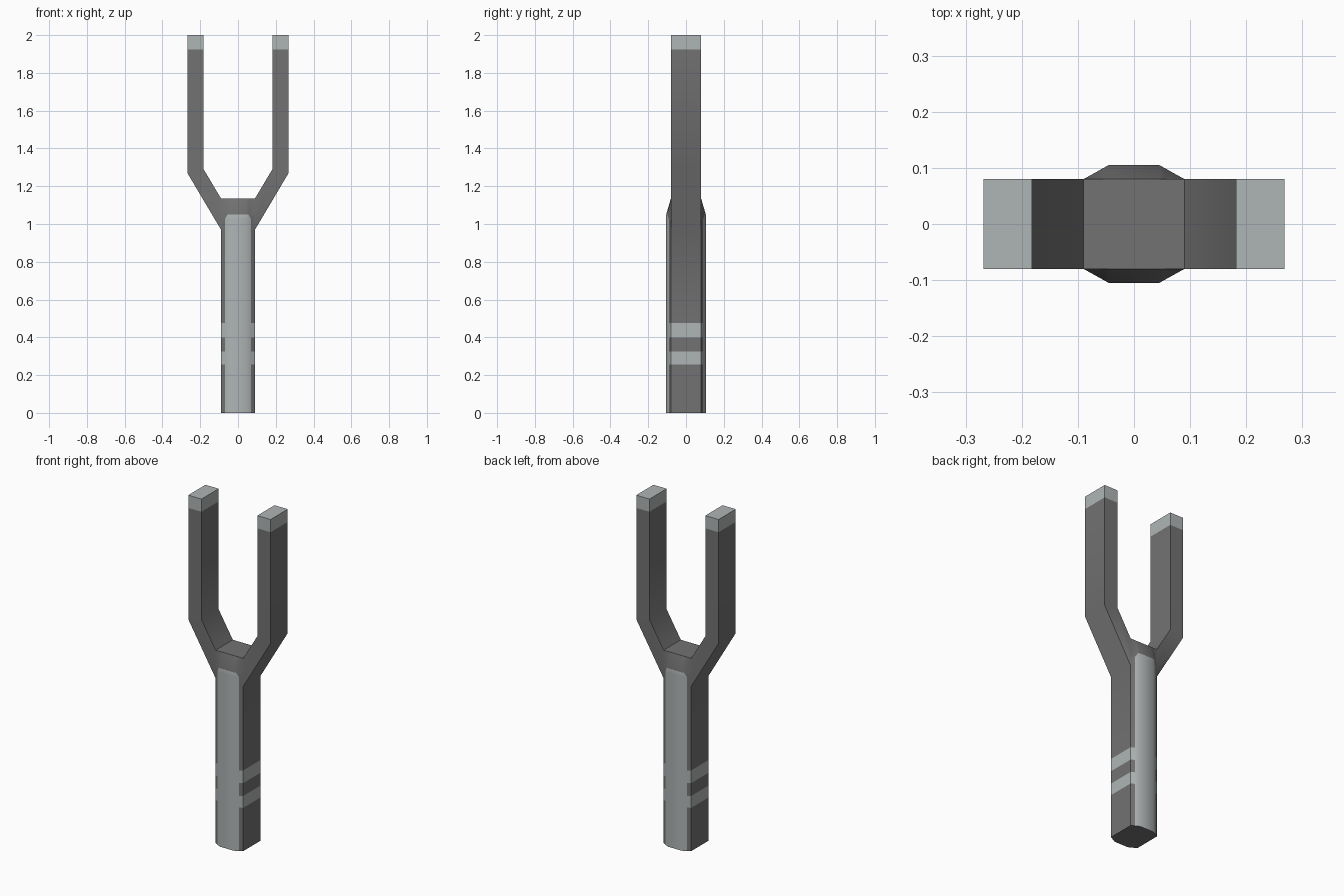
import bpy, bmesh, math

if "Cube" in bpy.data.objects:
    bpy.data.objects.remove(bpy.data.objects["Cube"])

HX, HY, FX, FY = 0.09, 0.08, 0.045, 0.105   # handle: side x / side y, front flat x / front y
BANDS = [(0.255, 0.325), (0.40, 0.475)]     # light grip stripes


def material(name, rgb):
    m = bpy.data.materials.new(name)
    m.diffuse_color = (*rgb, 1)
    m.use_nodes = True
    m.node_tree.nodes["Principled BSDF"].inputs["Base Color"].default_value = m.diffuse_color
    return m


bm = bmesh.new()


def face(points, mat):
    f = bm.faces.new([bm.verts.new(p) for p in points])
    f.material_index = mat
    f.smooth = True


# Handle: bevelled section lofted upward, flattening into the fork crotch
def ring(z, strip, front):
    t = (strip - FX) / (HX - FX)
    quarter = [(HX, HY), (strip, front + (HY - front) * t), (FX, front)]
    back = quarter + [(-x, y) for x, y in reversed(quarter)]
    return [(x, y, z) for x, y in back] + [(-x, -y, z) for x, y in back]


levels = [(0, 0.07, FY)] + [(z, 0.07, FY) for band in BANDS for z in band]
levels += [(0.97, 0.07, FY), (1.025, 0.07, FY), (1.05, 0.055, FY), (1.135, 0.055, HY)]
rings = [ring(*lv) for lv in levels]
for k in range(len(rings) - 1):
    a, b = rings[k], rings[k + 1]
    mid = (levels[k][0] + levels[k + 1][0]) / 2
    banded = any(lo < mid < hi for lo, hi in BANDS)
    for i in range(12):
        j = (i + 1) % 12
        side = i % 6 == 5
        if side and mid > 0.97:
            continue                        # the fork arms join here
        strip = i % 6 in (1, 2, 3) and mid < 1.05
        face([a[i], a[j], b[j], b[i]], 1 if strip or banded else 0)
face(rings[0], 0)
face(rings[-1], 0)

# Fork arms: flat bent profile with light tips, mirrored
root = [(HX, 1.135), (HX, 1.05), (HX, 1.025), (HX, 0.97)]
bend = [(0.268, 1.27), (0.182, 1.29)]
neck = [(0.268, 1.925), (0.182, 1.925)]
tip = [(0.268, 2.0), (0.182, 2.0)]
panels = [(root + bend, 0), ([bend[1], bend[0]] + neck, 0), ([neck[1], neck[0]] + tip, 1)]
walls = [(root[3], bend[0], 0), (bend[0], neck[0], 0), (neck[0], tip[0], 1), (tip[0], tip[1], 1),
         (tip[1], neck[1], 1), (neck[1], bend[1], 0), (bend[1], root[0], 0)]
for s in (-1, 1):
    for pts, mat in panels:
        for y in (-HY, HY):
            face([(s * x, y, z) for x, z in pts], mat)
    for p, q, mat in walls:
        face([(s * p[0], -HY, p[1]), (s * q[0], -HY, q[1]),
              (s * q[0], HY, q[1]), (s * p[0], HY, p[1])], mat)

# Weld, orient and keep the hard edges sharp
bmesh.ops.remove_doubles(bm, verts=bm.verts, dist=0.0005)
bmesh.ops.recalc_face_normals(bm, faces=bm.faces)
for e in bm.edges:
    e.smooth = e.calc_face_angle(0) < math.radians(33)

mesh = bpy.data.meshes.new("slingshot_frame")
bm.to_mesh(mesh)
bm.free()
mesh.materials.append(material("dark grey", (0.17, 0.17, 0.17)))
mesh.materials.append(material("light grey", (0.43, 0.46, 0.46)))
bpy.context.collection.objects.link(bpy.data.objects.new("slingshot_frame", mesh))
